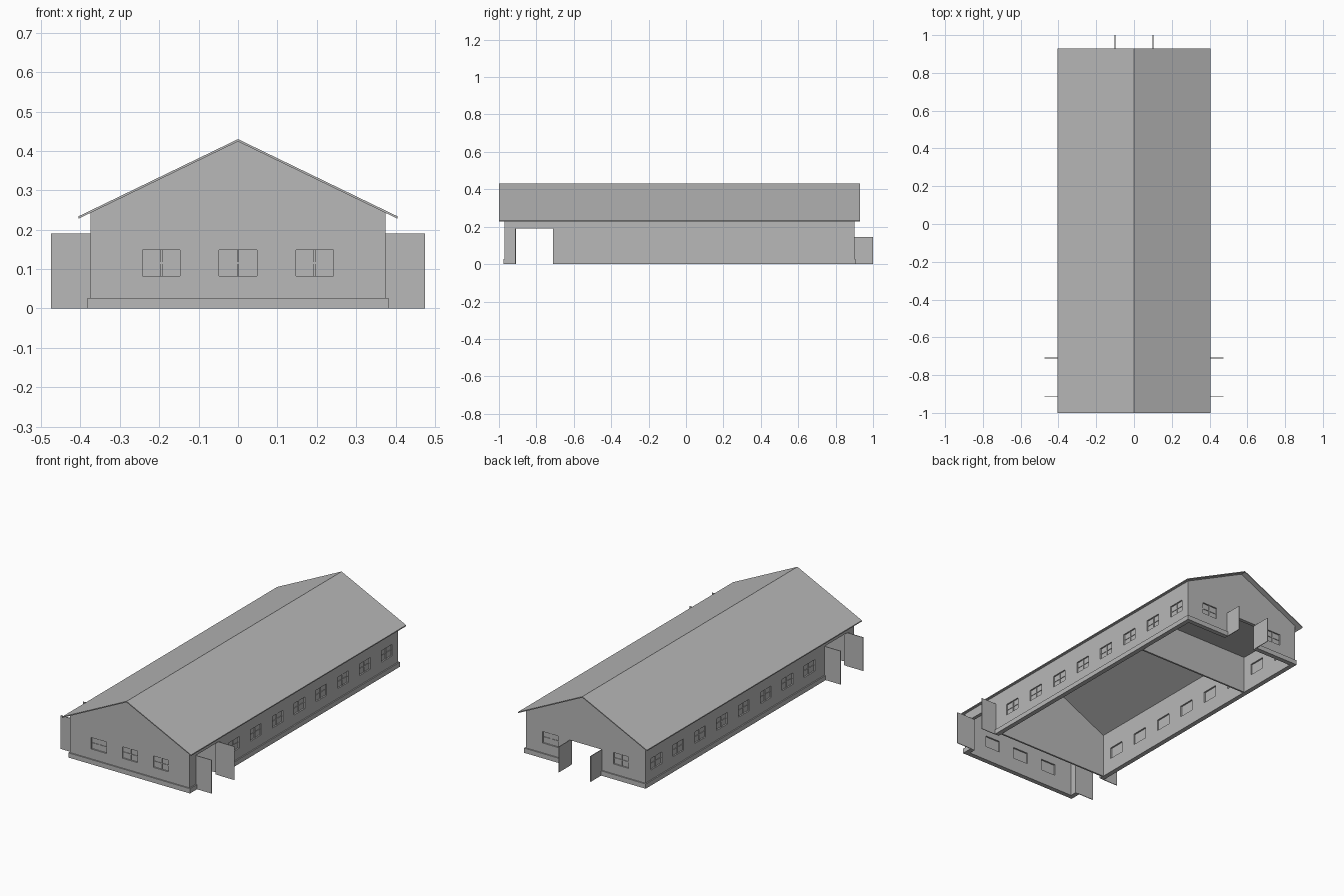
import bpy
import bmesh
from mathutils import Vector

if "Cube" in bpy.data.objects:
    bpy.data.objects.remove(bpy.data.objects["Cube"], do_unlink=True)

GREY = (0.48, 0.48, 0.48, 1)
mat = bpy.data.materials.new("plain grey")
mat.use_nodes = True
mat.diffuse_color = GREY
mat.node_tree.nodes["Principled BSDF"].inputs["Base Color"].default_value = GREY

# Main sizes
HALF_W, FRONT, BACK = 0.375, -0.97, 0.90
WALL, PLINTH_H, PLINTH_OUT = 0.02, 0.027, 0.007
EAVE_X, EAVE_Z, RIDGE_Z, ROOF_T = 0.405, 0.234, 0.43, 0.006
SLOPE = (RIDGE_Z - EAVE_Z) / EAVE_X
SILL, HEAD, WIN_W = 0.083, 0.148, 0.096
SIDE_DOOR = (-0.912, -0.71)
SIDE_DOOR_H, BACK_DOOR_H, BACK_DOOR_X = 0.19, 0.145, 0.10


def make(name, bm):
    bmesh.ops.recalc_face_normals(bm, faces=bm.faces)
    mesh = bpy.data.meshes.new(name)
    bm.to_mesh(mesh)
    bm.free()
    mesh.materials.append(mat)
    obj = bpy.data.objects.new(name, mesh)
    bpy.context.collection.objects.link(obj)
    return obj


def add_box(bm, lo, hi):
    lo, hi = Vector(lo), Vector(hi)
    for v in bmesh.ops.create_cube(bm, size=1)["verts"]:
        v.co = (lo + hi) / 2 + v.co * (hi - lo)


def boxes(name, spans):
    bm = bmesh.new()
    for lo, hi in spans:
        add_box(bm, lo, hi)
    return make(name, bm)


def prism(name, profile, y0, y1):
    """Extrude an x-z outline along y."""
    bm = bmesh.new()
    face = bm.faces.new([bm.verts.new((x, y0, z)) for x, z in profile])
    new = bmesh.ops.extrude_face_region(bm, geom=[face])["geom"]
    bmesh.ops.translate(bm, vec=(0, y1 - y0, 0),
                        verts=[g for g in new if isinstance(g, bmesh.types.BMVert)])
    return make(name, bm)


def cut(obj, cutter):
    cutter.hide_render = True
    mod = obj.modifiers.new("cut", "BOOLEAN")
    mod.operation, mod.solver, mod.object = "DIFFERENCE", "EXACT", cutter
    bpy.context.view_layer.objects.active = obj
    bpy.ops.object.modifier_apply(modifier=mod.name)
    bpy.data.objects.remove(cutter, do_unlink=True)


def gable(half):
    under = RIDGE_Z - ROOF_T
    side = under - SLOPE * half
    return [(-half, 0), (half, 0), (half, side), (0, under), (-half, side)]


# Window positions as (centre, outward direction)
windows = [((x, FRONT), (0, -1)) for x in (-0.195, 0, 0.195)]
windows += [((x, BACK), (0, 1)) for x in (-0.222, 0.222)]
for s in (-1, 1):
    windows += [((s * HALF_W, 0.80 - 0.196 * i), (s, 0)) for i in range(8)]


def window_span(win, d_in, d_out, u0, u1, z0, z1):
    """Box on a wall: depths measured outward, u along the wall."""
    (cx, cy), (nx, ny) = win
    pts = [(cx + nx * d + abs(ny) * u, cy + ny * d + abs(nx) * u)
           for d, u in ((d_in, u0), (d_out, u1))]
    xs, ys = zip(*pts)
    return (min(xs), min(ys), z0), (max(xs), max(ys), z1)


def door_spans():
    spans = [((s * 0.41 - 0.06, SIDE_DOOR[0], -0.1),
              (s * 0.41 + 0.06, SIDE_DOOR[1], SIDE_DOOR_H)) for s in (-1, 1)]
    spans.append(((-BACK_DOOR_X, BACK - 0.04, -0.1), (BACK_DOOR_X, BACK + 0.04, BACK_DOOR_H)))
    return spans


def hollow():
    return boxes("hollow_cutter", [((WALL - HALF_W, FRONT + WALL, -1),
                                    (HALF_W - WALL, BACK - WALL, 1))])


# Outer walls with window and door openings
walls = prism("outer_walls", gable(HALF_W), FRONT, BACK)
cut(walls, hollow())
openings = [window_span(w, -0.03, 0.02, -WIN_W / 2, WIN_W / 2, SILL, HEAD) for w in windows]
cut(walls, boxes("opening_cutter", openings + door_spans()))

# Plinth around the foot of the walls
plinth = boxes("plinth", [((-HALF_W - PLINTH_OUT, FRONT - PLINTH_OUT, 0),
                           (HALF_W + PLINTH_OUT, BACK + PLINTH_OUT, PLINTH_H))])
cut(plinth, hollow())
cut(plinth, boxes("door_cutter", door_spans()))

# Roof sheet folded over the ridge
prism("roof", [(-EAVE_X, EAVE_Z), (0, RIDGE_Z), (EAVE_X, EAVE_Z),
               (EAVE_X, EAVE_Z - ROOF_T), (0, RIDGE_Z - ROOF_T),
               (-EAVE_X, EAVE_Z - ROOF_T)], -1, 0.93)

# Window panes, set back, with a mullion and a transom
mid = (SILL + HEAD) / 2
boxes("window_panes", [window_span(w, -0.011, -0.008, -WIN_W / 2, WIN_W / 2, SILL, HEAD)
                       for w in windows])
bars = []
for w in windows:
    bars.append(window_span(w, -0.009, -0.004, -0.003, 0.003, SILL, HEAD))
    bars.append(window_span(w, -0.009, -0.005, -WIN_W / 2, WIN_W / 2, mid - 0.002, mid + 0.002))
boxes("window_bars", bars)

# Open door leaves
LEAF = 0.004
for s, side in ((-1, "right"), (1, "left")):
    x0, x1 = sorted((s * HALF_W, s * 0.475))
    for y, end in ((SIDE_DOOR[0], "front"), (SIDE_DOOR[1], "rear")):
        boxes(f"{side}_{end}_door_leaf", [((x0, y - LEAF / 2, 0), (x1, y + LEAF / 2, SIDE_DOOR_H))])
    x = s * BACK_DOOR_X
    boxes(f"back_{side}_door_leaf", [((x - LEAF / 2, BACK, 0), (x + LEAF / 2, 1, BACK_DOOR_H))])

# Cross walls and the flat ceiling of the back room
inner = HALF_W - WALL
prism("front_partition", gable(inner), -0.69, -0.68)
prism("back_partition", gable(inner), 0.49, 0.50)
boxes("back_room_ceiling", [((-inner, 0.50, 0.215), (inner, BACK - WALL, 0.22))])
